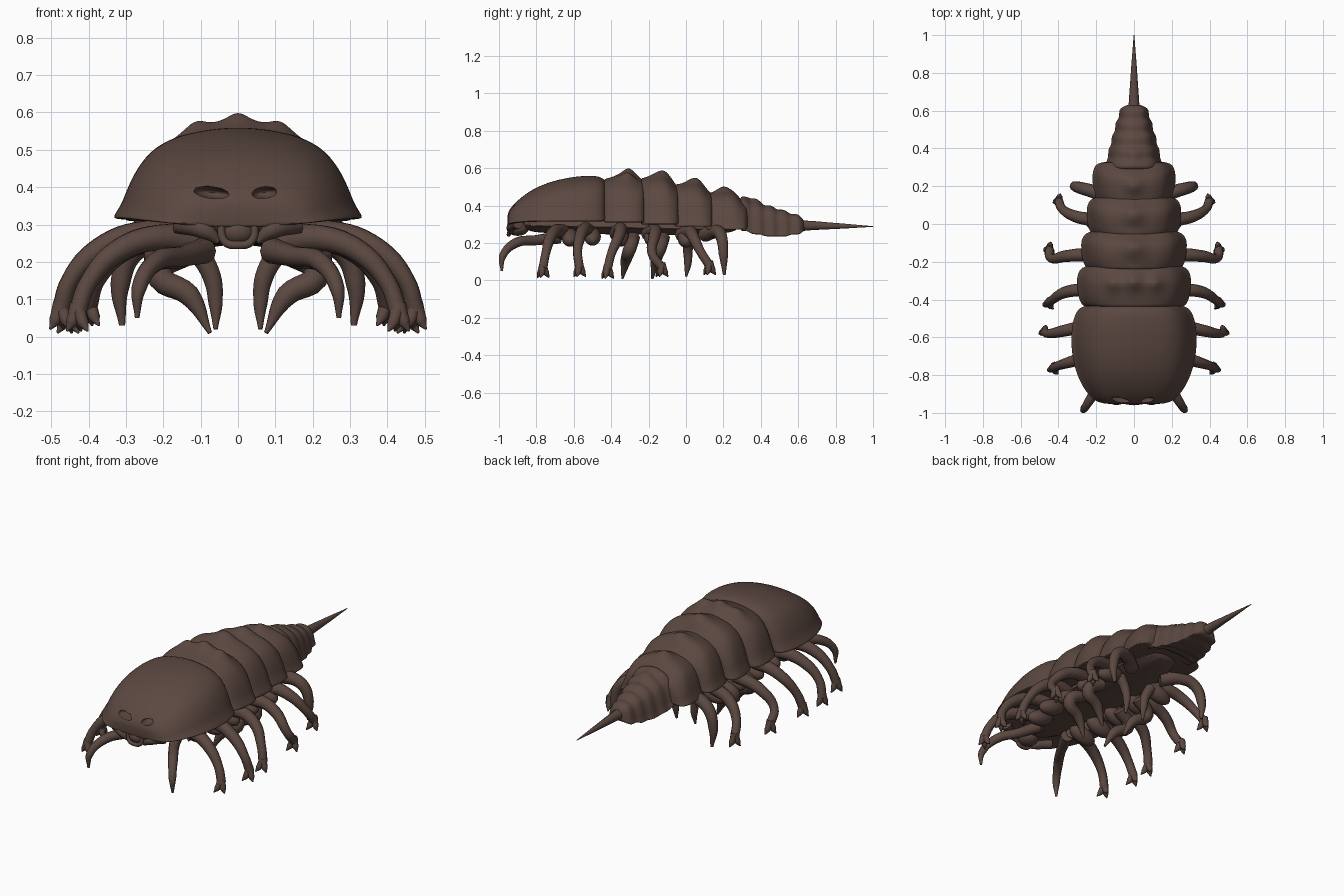
import bpy, bmesh, math
from mathutils import Vector, Matrix

cube = bpy.data.objects.get("Cube")
if cube:
    bpy.data.objects.remove(cube)

shell_brown = bpy.data.materials.new("shell brown")
shell_brown.use_nodes = True
COLOUR = (0.105, 0.064, 0.052, 1)
shell_brown.diffuse_color = COLOUR
shell_brown.node_tree.nodes["Principled BSDF"].inputs["Base Color"].default_value = COLOUR


def finish(obj):
    """Give an object its colour and smooth shading."""
    obj.data.materials.append(shell_brown)
    bpy.ops.object.select_all(action='DESELECT')
    obj.select_set(True)
    bpy.context.view_layer.objects.active = obj
    bpy.ops.object.shade_smooth_by_angle(angle=math.radians(50))
    return obj


def from_bmesh(name, bm):
    bmesh.ops.recalc_face_normals(bm, faces=bm.faces)
    mesh = bpy.data.meshes.new(name)
    bm.to_mesh(mesh)
    bm.free()
    obj = bpy.data.objects.new(name, mesh)
    bpy.context.collection.objects.link(obj)
    return finish(obj)


def mirror(obj):
    obj.modifiers.new("Mirror", 'MIRROR')
    return obj


# Half cross-section of a back plate, as shares of its width and height
ARCH = [(1, 0), (.985, .05), (.925, .18), (.88, .36), (.81, .56), (.71, .74), (.6, .84),
        (.48, .91), (.37, .945), (.25, .975), (.12, .995), (0, 1)]

# Bumps raised on the back: x, y, height, spread
BUMPS = [(0, -.30, .062, .04), (.11, -.31, .052, .035), (0, -.12, .035, .05), (0, .05, .035, .04),
         (0, .20, .035, .035), (0, .36, .02, .03)]


def lift(x, y):
    return sum(h * math.exp(-((abs(x) - bx) ** 2 + (y - by) ** 2) / r ** 2)
               for bx, by, h, r in BUMPS)


def plate(name, stations):
    """Loft arched rings; a station is y, half width, top, rim, underside."""
    bm = bmesh.new()
    rings = []
    for y, w, top, rim, under in stations:
        half = [(0, under), (w * .5, under), (w * .88, rim - .003)]
        half += [(u * w, rim + v * (top - rim) + v * lift(u * w, y)) for u, v in ARCH]
        loop = half + [(-x, z) for x, z in reversed(half[1:-1])]
        rings.append([bm.verts.new((x, y, z)) for x, z in loop])
    n = len(rings[0])
    for a, b in zip(rings, rings[1:]):
        for i in range(n):
            j = (i + 1) % n
            bm.faces.new((a[i], a[j], b[j], b[i]))
    for end in (rings[0], rings[-1]):
        bm.faces.new(end)
    obj = from_bmesh(name, bm)
    smooth = obj.modifiers.new("Smooth", 'SUBSURF')
    smooth.levels = smooth.render_levels = 2
    return obj


def blob(name, centre, size, tilt=0):
    bm = bmesh.new()
    m = Matrix.Translation(centre) @ Matrix.Rotation(tilt, 4, 'Y') @ Matrix.Diagonal((*size, 1))
    bmesh.ops.create_uvsphere(bm, u_segments=20, v_segments=12, radius=1, matrix=m)
    return from_bmesh(name, bm)


def tube(name, points, radii):
    """Tapered round limb along a smooth path."""
    curve = bpy.data.curves.new(name, 'CURVE')
    curve.dimensions = '3D'
    curve.bevel_depth = 1
    curve.bevel_resolution = 3
    curve.use_fill_caps = True
    curve.resolution_u = 6
    spline = curve.splines.new('BEZIER')
    spline.bezier_points.add(len(points) - 1)
    for bp, p, r in zip(spline.bezier_points, points, radii):
        bp.co, bp.radius = p, r
        bp.handle_left_type = bp.handle_right_type = 'AUTO'
    obj = bpy.data.objects.new(name, curve)
    bpy.context.collection.objects.link(obj)
    bpy.ops.object.select_all(action='DESELECT')
    obj.select_set(True)
    bpy.context.view_layer.objects.active = obj
    bpy.ops.object.convert(target='MESH')
    return finish(bpy.context.view_layer.objects.active)


# Head shield
head = plate("head_shield", [
    (-.955, .13, .35, .30, .29), (-.945, .20, .38, .305, .295), (-.90, .25, .43, .31, .31),
    (-.82, .298, .49, .315, .325), (-.72, .328, .53, .315, .33), (-.62, .338, .552, .315, .33),
    (-.52, .33, .562, .315, .33), (-.45, .305, .556, .315, .33), (-.42, .25, .52, .32, .33)])

# Eye sockets cut into the shield
for side, width in ((1, .034), (-1, .048)):
    socket = blob("eye_socket_cutter", (side * .07, -.925, .385), (width, .06, .016), side * -.12)
    socket.hide_render = True
    socket.hide_viewport = True
    cut = head.modifiers.new("Socket", 'BOOLEAN')
    cut.operation, cut.object, cut.solver = 'DIFFERENCE', socket, 'EXACT'

# Overlapping back plates: start, end, half width, start top, peak, end top, rim
BACK = [(-.45, -.21, .302, .535, .562, .52, .31), (-.25, -.03, .28, .535, .563, .49, .30),
        (-.07, .15, .25, .50, .525, .455, .288), (.10, .335, .22, .455, .48, .40, .272)]
for k, (a, b, w, first, peak, last, rim) in enumerate(BACK):
    d = b - a
    under = rim + .01
    SHAPE = [(0, .84, first), (.1, .93, first + .01), (.25, .98, peak - .008), (.42, 1, peak),
             (.58, 1.01, peak), (.72, 1.01, peak - .015), (.88, .96, last + .015), (1, .82, last)]
    plate(f"back_plate_{k + 1}",
          [(a + t * d, w * s, top, rim, under) for t, s, top in SHAPE])

# Tail of low overlapping rings, shrinking to a point
RINGS = 5
tail = []
for k in range(RINGS):
    t = k / RINGS
    y = .28 + .35 * t
    w = .152 - .095 * t ** 1.2
    top = .45 - .115 * t
    rim = .265 - .03 * math.sin(math.pi * t)
    under = rim + .02 * (1 - t)
    tail += [(y, w, top - .006, rim, under), (y + .03, w, top, rim, under),
             (y + .052, w * .97, top - .014, rim, under)]
tail.append((.635, .03, .315, .275, .265))
plate("tail", tail)
tube("tail_spine", [(0, .58, .291), (0, .64, .293), (0, .8, .291), (0, 1.0, .288)],
     [.04, .028, .017, .002])

# Belly and mouth
plate("belly", [(-.88, .10, .33, .29, .26), (-.7, .15, .35, .29, .25), (-.3, .17, .36, .28, .245),
                (.1, .14, .35, .27, .24), (.3, .08, .33, .275, .26)])
blob("mouth", (0, -.90, .28), (.055, .06, .042))
tube("lip", [(-.045, -.94, .31), (-.036, -.945, .255), (0, -.948, .245), (.036, -.945, .255),
             (.045, -.94, .31)], [.011] * 5)
mirror(tube("jaw", [(.16, -.90, .305), (.09, -.935, .285), (.05, -.935, .255)], [.03, .025, .01]))

# Walking legs, each a path from hip to foot
LEGS = [
    [(.10, -.64, .25), (.21, -.69, .265), (.32, -.725, .23), (.40, -.75, .145), (.43, -.765, .065)],
    [(.12, -.52, .255), (.25, -.54, .275), (.37, -.565, .235), (.45, -.58, .15), (.475, -.57, .07)],
    [(.12, -.37, .25), (.25, -.35, .275), (.36, -.36, .235), (.43, -.40, .14), (.455, -.42, .06)],
    [(.12, -.20, .25), (.25, -.165, .265), (.36, -.17, .23), (.44, -.18, .14), (.45, -.13, .07)],
    [(.12, -.02, .245), (.22, .02, .26), (.31, .04, .23), (.38, .08, .15), (.40, .125, .08)]]
PRONGS = [(.028, -.012, -.05), (-.028, -.03, -.05), (-.01, .034, -.05)]
for k, path in enumerate(LEGS):
    mirror(tube(f"leg_{k + 1}", path, [.042, .036, .031, .024, .024]))
    hip = Vector(path[0])
    mirror(blob(f"hip_{k + 1}", hip + Vector((.05, .02, -.02)), (.085, .045, .045), .3))
    foot = Vector(path[-1])
    for prong in PRONGS:
        p = Vector(prong)
        mirror(tube(f"claw_{k + 1}", [foot + Vector((0, 0, .02)), foot + p * .55, foot + p],
                    [.02, .016, .003]))

# Pointed last legs
mirror(tube("rear_leg", [(.10, .10, .245), (.20, .165, .262), (.28, .19, .23), (.315, .20, .14),
                         (.31, .205, .03)], [.04, .036, .032, .026, .008]))

# Front feelers and inner legs
mirror(tube("feeler", [(.09, -.68, .23), (.15, -.80, .215), (.22, -.91, .20), (.265, -.98, .13),
                       (.27, -.985, .05)], [.035, .028, .026, .02, .006]))
for y in (-.32, -.16):
    mirror(tube("inner_leg", [(.13, y + .04, .23), (.21, y + .02, .17), (.13, y, .11),
                              (.075, y - .02, .01)], [.035, .036, .03, .006]))
mirror(tube("inner_hook", [(.11, .01, .235), (.07, .01, .16), (.06, .01, .09), (.06, 0, .02)],
            [.03, .026, .02, .006]))
